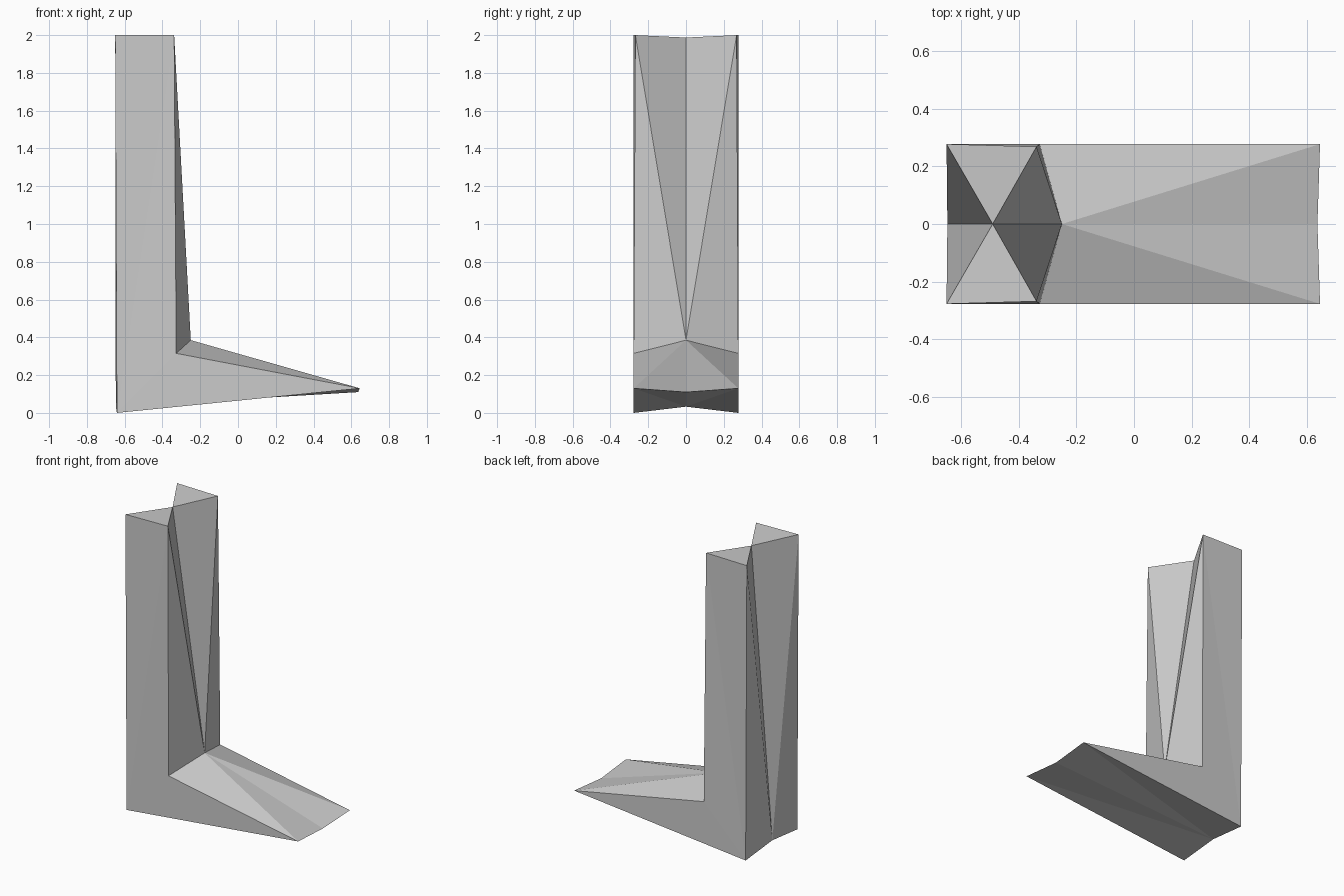
import bpy
import bmesh

cube = bpy.data.objects.get("Cube")
if cube:
    bpy.data.objects.remove(cube, do_unlink=True)

# Plain grey finish
grey = bpy.data.materials.new("mid_grey")
grey.use_nodes = True
colour = (0.6, 0.6, 0.6, 1)
grey.diffuse_color = colour
grey.node_tree.nodes["Principled BSDF"].inputs["Base Color"].default_value = colour

W = 0.277  # half width

# Corners of one half: outer side profile, then points on the centre line
corners = {
    "back_top": (-0.65, W, 2.0),
    "front_top": (-0.338, 0.268, 2.0),
    "inner": (-0.327, W, 0.315),
    "toe": (0.645, W, 0.13),
    "heel": (-0.641, W, 0.0),
    "mid_top": (-0.49, 0, 1.987),
    "mid_inner": (-0.25, 0, 0.385),
    "mid_toe": (0.636, 0, 0.11),
    "mid_heel": (-0.647, 0, 0.033),
}

faces = [
    # flat side
    "back_top front_top heel", "front_top inner heel", "inner toe heel",
    # top and front of the upright
    "front_top back_top mid_top", "inner front_top mid_inner",
    "mid_inner front_top mid_top",
    # top of the foot
    "toe inner mid_inner", "toe mid_inner mid_toe",
    # underside of the foot
    "heel toe mid_heel", "mid_heel toe mid_toe",
    # back of the upright
    "back_top heel mid_heel", "back_top mid_heel mid_top",
]

bm = bmesh.new()
verts = {name: bm.verts.new(co) for name, co in corners.items()}
for face in faces:
    bm.faces.new([verts[name] for name in face.split()])
mesh = bpy.data.meshes.new("bracket")
bm.to_mesh(mesh)
bm.free()
mesh.materials.append(grey)

bracket = bpy.data.objects.new("bracket", mesh)
bpy.context.collection.objects.link(bracket)

# Second half
mirror = bracket.modifiers.new("mirror", 'MIRROR')
mirror.use_axis = (False, True, False)
mirror.use_clip = True
mirror.merge_threshold = 0.001
